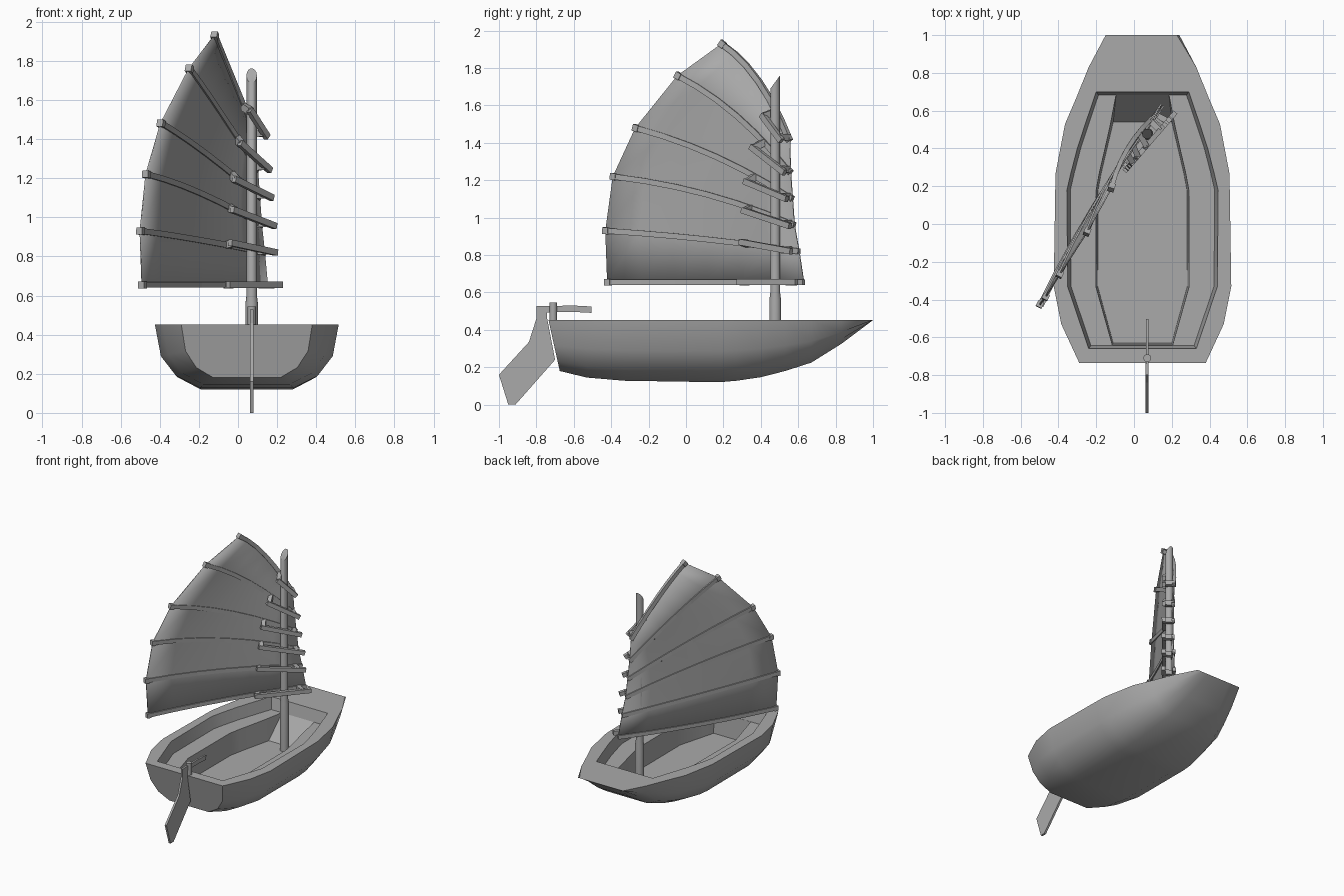
import bpy, bmesh, math
from mathutils import Vector

cube = bpy.data.objects.get("Cube")
if cube:
    bpy.data.objects.remove(cube, do_unlink=True)

grey = bpy.data.materials.new("plain_grey")
colour = (0.4, 0.4, 0.4, 1)
grey.diffuse_color = colour
grey.use_nodes = True
grey.node_tree.nodes["Principled BSDF"].inputs["Base Color"].default_value = colour

CX = 0.045      # hull centre line
MAST_X, MAST_Y = 0.07, 0.477
RIM = 0.452


def make(name, verts, faces, smooth=None):
    """Mesh object with merged points and outward normals."""
    bm = bmesh.new()
    vs = [bm.verts.new(v) for v in verts]
    for f in faces:
        bm.faces.new([vs[i] for i in f])
    bmesh.ops.remove_doubles(bm, verts=bm.verts, dist=0.0005)
    bmesh.ops.recalc_face_normals(bm, faces=bm.faces)
    me = bpy.data.meshes.new(name)
    bm.to_mesh(me)
    bm.free()
    ob = bpy.data.objects.new(name, me)
    bpy.context.collection.objects.link(ob)
    me.materials.append(grey)
    if smooth:
        bpy.ops.object.select_all(action='DESELECT')
        ob.select_set(True)
        bpy.context.view_layer.objects.active = ob
        bpy.ops.object.shade_smooth_by_angle(angle=math.radians(smooth))
    return ob


def bridge(rings, n, strip_caps=False):
    """Quads between closed rings of n points, with both ends closed."""
    faces = []
    for r in range(rings - 1):
        for i in range(n):
            j = (i + 1) % n
            faces.append((r * n + i, r * n + j, (r + 1) * n + j, (r + 1) * n + i))
    for base in (0, (rings - 1) * n):
        if strip_caps:
            for i in range(n // 2 - 1):
                faces.append((base + i, base + i + 1, base + n - 2 - i, base + n - 1 - i))
        else:
            faces.append(tuple(range(base, base + n)))
    return faces


def bar(name, path, width, height):
    """Rectangular spar swept along a path."""
    path = [Vector(p) for p in path]
    verts = []
    for i, p in enumerate(path):
        d = (path[min(i + 1, len(path) - 1)] - path[max(i - 1, 0)]).normalized()
        side = d.cross(Vector((0, 0, 1))).normalized()
        up = side.cross(d)
        for a, b in ((-1, -1), (1, -1), (1, 1), (-1, 1)):
            verts.append(p + side * a * width / 2 + up * b * height / 2)
    return make(name, verts, bridge(len(path), 4))


def lathe(name, x, y, rings, sides, slant=0):
    """Upright round post from (radius, z) rings; the last ring may be cut at a slant."""
    verts = []
    for k, (r, z) in enumerate(rings):
        for i in range(sides):
            a = math.tau * i / sides
            dz = slant * math.sin(a) if k == len(rings) - 1 else 0
            verts.append((x + r * math.cos(a), y + r * math.sin(a), z + dz))
    return make(name, verts, bridge(len(rings), sides), 40)


def interp(table, y):
    if y >= table[0][0]:
        return table[0][1]
    for (a, u), (b, v) in zip(table, table[1:]):
        if y >= b:
            return v + (u - v) * (y - b) / (a - b)
    return table[-1][1]


# Hull stations: y, half width at the rim, keel height
stations = [(1, .195, RIM), (.83, .285, .325), (.67, .35, .225), (.53, .41, .18),
            (.4, .435, .147), (.27, .46, .128), (.18, .462, .12), (-.33, .47, .128),
            (-.53, .43, .145), (-.735, .335, .18)]


def closed(half):
    """Starboard and port points of one hull ring."""
    return ([(CX + h, y, z) for y, h, z in half]
            + [(CX - h, y, z) for y, h, z in reversed(half)])


def outer_ring(width, depth):
    return closed([(y + (.06 * depth if y < -.7 else 0), h * width, RIM + (k - RIM) * depth)
                   for y, h, k in stations])


def inner_ring(table, z, inset=0):
    lo, hi = table[-1][0] + inset, table[0][0] - inset
    ys = [max(lo, min(hi, s[0])) for s in stations]
    return closed([(y, interp(table, y) - inset, z) for y in ys])


# Hull shell, deck rim, side ledges and floor well
opening = [(.7, .245), (.42, .34), (.19, .4), (-.32, .4), (-.66, .285)]
ledge = [(.685, .14), (.5, .175), (.2, .245), (-.32, .25), (-.64, .16)]
floor = [(.54, .155), (.2, .235), (-.32, .24), (-.63, .155)]
rings = [outer_ring(.51, 1), outer_ring(.77, .81), outer_ring(.935, .5), outer_ring(1, 0),
         inner_ring(opening, RIM), inner_ring(opening, .36, .018),
         inner_ring(ledge, .36), inner_ring(floor, .19)]
make("hull", sum(rings, []), bridge(len(rings), 2 * len(stations), True), 35)

# Mast with a thicker foot and slanted tip
lathe("mast", MAST_X, MAST_Y, [(.032, .18), (.032, .56), (.027, .6), (.027, 1.725)], 14, .037)

# Rudder blade, post and tiller
outline = [(-1, .16), (-.95, 0), (-.912, 0), (-.7, .24), (-.742, .46), (-.742, .49),
           (-.74, .528), (-.8, .528), (-.8, .46), (-.84, .335)]
blade = [(MAST_X + s * .008, y, z) for s in (-1, 1) for y, z in outline]
make("rudder_blade", blade, bridge(2, len(outline)))
lathe("rudder_post", MAST_X, -.71, [(.021, .45), (.021, .545)], 10)
bar("tiller", [(MAST_X, -.77, .51), (MAST_X, -.6, .513), (MAST_X, -.505, .508)], .014, .034)

# Battens: leech end, luff end, upward bow
battens = [((-.49, -.42, .655), (.15, .63, .655), 0),
           ((-.5, -.43, .93), (.135, .605, .82), .01),
           ((-.47, -.39, 1.22), (.12, .58, .96), .035),
           ((-.395, -.27, 1.48), (.11, .57, 1.1), .035),
           ((-.25, -.045, 1.76), (.1, .56, 1.24), .045),
           ((-.12, .19, 1.93), (.09, .555, 1.41), .06)]
# Mast spars: x and z at both ends
spars = [(-.05, .655, .22, .655), (-.04, .87, .195, .82), (-.03, 1.04, .19, .955),
         (-.02, 1.195, .175, 1.1), (.01, 1.38, .165, 1.24), (.06, 1.55, .15, 1.41)]
STEPS = 6


def batten_point(b, t):
    a, c = Vector(b[0]), Vector(b[1])
    belly = 4 * t * (1 - t)
    return a.lerp(c, t) + Vector((-.025, .016, b[2])) * belly


rows = [[batten_point(b, i / STEPS) for i in range(STEPS + 1)] for b in battens]

# Sail cloth
n = STEPS + 1
cloth = [(r * n + i, r * n + i + 1, (r + 1) * n + i + 1, (r + 1) * n + i)
         for r in range(len(rows) - 1) for i in range(STEPS)]
sail = make("sail", sum(rows, []), cloth, 40)
solid = sail.modifiers.new("thickness", 'SOLIDIFY')
solid.thickness = .008
solid.offset = 0

for k, (row, (x0, z0, x1, z1)) in enumerate(zip(rows, spars)):
    bar(f"batten_{k}", row, .024, .03)
    # Small cap on the leech end
    out = (row[0] - row[1]).normalized()
    bar(f"batten_cap_{k}", [row[0] - out * .02, row[0] + out * .012], .034, .036)
    # Short spar on the other side of the mast, tied to the batten at both ends
    start = Vector((x0, .29 + 1.16 * (x0 + .04), z0))
    end = Vector((x1, .29 + 1.16 * (x1 + .04), z1))
    bar(f"mast_spar_{k}", [start, end], .026, .032)
    for side, t in (("aft", .06), ("fore", .85)):
        p = start.lerp(end, t)
        q = min((batten_point(battens[k], i / 40) for i in range(41)),
                key=lambda v: (v - p).length)
        bar(f"{side}_tie_{k}", [p, q], .03, .036)
